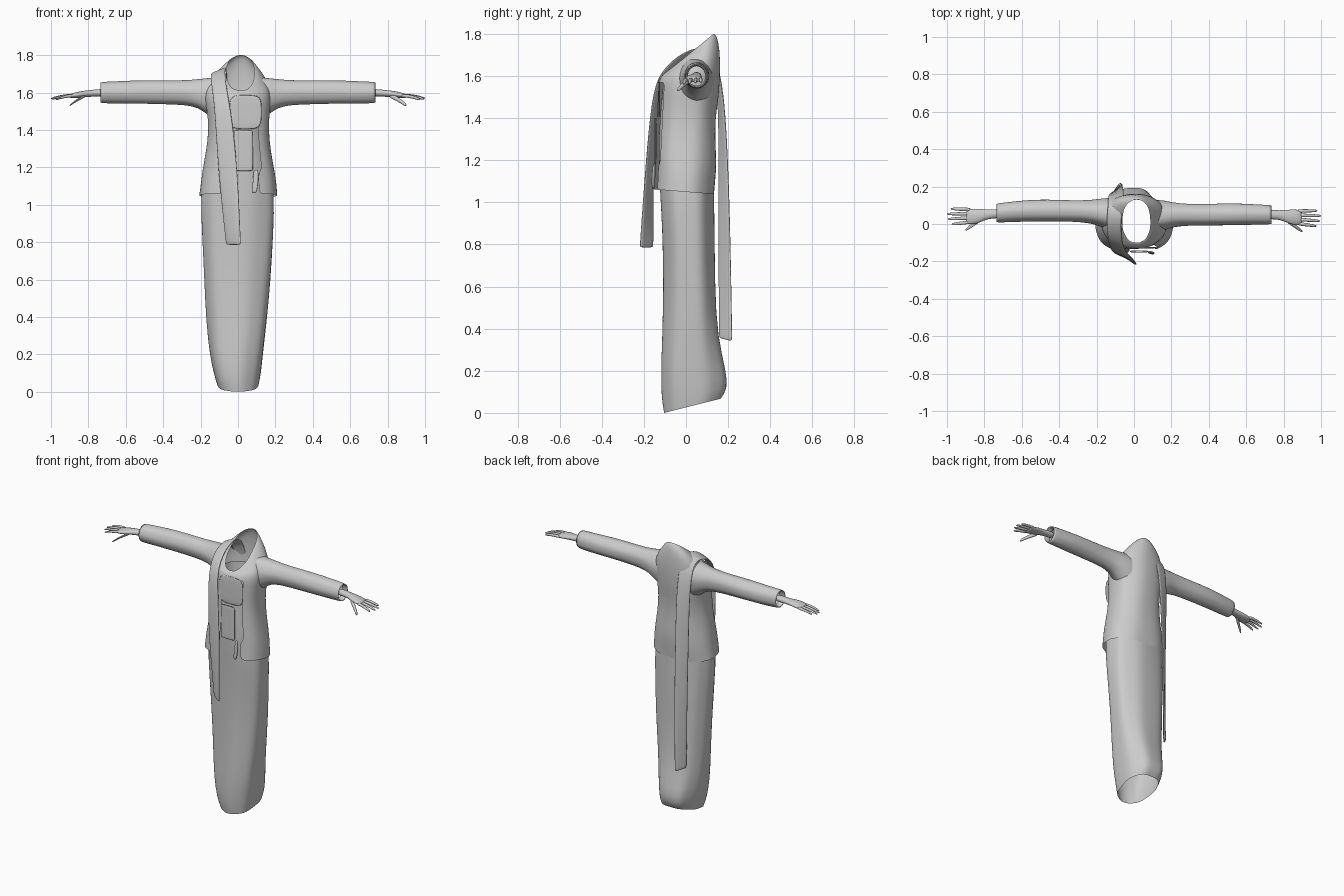
import bpy, bmesh
from math import sin, cos, pi
from mathutils import Vector

if "Cube" in bpy.data.objects:
    bpy.data.objects.remove(bpy.data.objects["Cube"])

cloth = bpy.data.materials.new("light grey")
cloth.use_nodes = True
GREY = (0.6, 0.6, 0.6, 1)
cloth.diffuse_color = GREY
cloth.node_tree.nodes["Principled BSDF"].inputs["Base Color"].default_value = GREY


def finish(name, bm, smooth=1, thick=0):
    mesh = bpy.data.meshes.new(name)
    bmesh.ops.recalc_face_normals(bm, faces=bm.faces)
    bm.to_mesh(mesh)
    bm.free()
    obj = bpy.data.objects.new(name, mesh)
    bpy.context.collection.objects.link(obj)
    mesh.materials.append(cloth)
    if thick:
        solid = obj.modifiers.new("Thickness", "SOLIDIFY")
        solid.thickness, solid.offset = thick, 0
    if smooth:
        sub = obj.modifiers.new("Smooth", "SUBSURF")
        sub.levels = sub.render_levels = smooth
    for p in mesh.polygons:
        p.use_smooth = True
    return obj


def loft(rings, n=24, power=1, fold=0, cap=False):
    """Bridge rings given as (centre, axis_u, axis_v); fold adds soft pleats."""
    bm = bmesh.new()
    rows = []
    for j, (c, u, v) in enumerate(rings):
        row = []
        for i in range(n):
            a = 2 * pi * i / n
            ca, sa = cos(a), sin(a)
            s = abs(ca) ** power * (1 if ca > 0 else -1)
            t = abs(sa) ** power * (1 if sa > 0 else -1)
            k = 1 + fold * sin(5 * a + j * 0.7) * cos(2 * a - j)
            row.append(bm.verts.new(Vector(c) + Vector(u) * s * k + Vector(v) * t * k))
        rows.append(row)
    for a, b in zip(rows, rows[1:]):
        for i in range(n):
            bm.faces.new((a[i], a[(i + 1) % n], b[(i + 1) % n], b[i]))
    if cap:
        bm.faces.new(rows[0])
        bm.faces.new(rows[-1])
    return bm


def body_rings(table):
    """Rows: height, left edge x, right edge x, front y, back y, slope to the back."""
    out = []
    for z, x0, x1, y0, y1, slope in table:
        ry = (y1 - y0) / 2
        out.append((((x0 + x1) / 2, (y0 + y1) / 2, z),
                    ((x1 - x0) / 2, 0, 0), (0, ry, ry * slope)))
    return out


def strip(name, rows, thick=0.012):
    """Cloth band through pairs of edge points."""
    bm = bmesh.new()
    pairs = [[bm.verts.new(p) for p in (a, (Vector(a) + Vector(b)) / 2, b)] for a, b in rows]
    for p, q in zip(pairs, pairs[1:]):
        for i in range(2):
            bm.faces.new((p[i], p[i + 1], q[i + 1], q[i]))
    return finish(name, bm, 2, thick)


# Long dress, continuing inside the jacket
dress = [
    (.035, -.11, .11, -.10, .17, .25),
    (.09, -.13, .12, -.115, .20, .15),
    (.2, -.15, .135, -.12, .19, 0),
    (.36, -.165, .155, -.11, .15, 0),
    (.6, -.18, .175, -.105, .14, 0),
    (.85, -.192, .19, -.112, .135, 0),
    (1.06, -.198, .2, -.125, .13, 0),
    (1.25, -.17, .17, -.13, .13, 0),
    (1.4, -.145, .145, -.125, .13, 0),
    (1.55, -.15, .15, -.115, .14, .1),
]
finish("long_dress", loft(body_rings(dress), 40, .85, .035))

# Jacket with a slanted collar, open along the front
jacket = [
    (1.05, -.207, .21, -.155, .135, -.08),
    (1.11, -.2, .205, -.152, .14, 0),
    (1.18, -.19, .197, -.15, .145, 0),
    (1.28, -.17, .178, -.145, .14, 0),
    (1.4, -.155, .163, -.14, .14, 0),
    (1.5, -.165, .17, -.135, .155, 0),
    (1.58, -.18, .18, -.13, .16, .08),
    (1.64, -.165, .17, -.12, .163, .3),
    (1.68, -.12, .13, -.115, .155, .6),
    (1.705, -.07, .1, -.105, .14, .75),
    (1.705, -.062, .088, -.1, .13, .82),
]
bm = loft(body_rings(jacket), 48, .88, .015)
gap = [f for f in bm.faces if f.calc_center_median().y < 0
       and -.03 < f.calc_center_median().x < .115 and f.calc_center_median().z < 1.54]
bmesh.ops.delete(bm, geom=gap, context="FACES")
finish("jacket", bm)

# Waist panel, shirt front and hanging belt end
strip("shirt_front", [((-.05, -.13, z), (.13, -.126, z)) for z in (1.59, 1.5, 1.4)], .008)
strip("waist_panel", [((-.025, -.147, z), (.082, -.147, z)) for z in (1.4, 1.39, 1.19, 1.18)])
strip("belt_end", [((.082, -.145, 1.19), (.11, -.155, 1.19)),
                   ((.08, -.15, 1.12), (.11, -.16, 1.12)),
                   ((.07, -.15, 1.06), (.1, -.16, 1.06))])

# Long scarf over the right shoulder
strip("scarf", [
    ((-.065, -.155, .785), (.017, -.22, .785)),
    ((-.067, -.155, .8), (.016, -.219, .8)),
    ((-.11, -.155, 1.2), (0, -.19, 1.2)),
    ((-.125, -.135, 1.5), (-.035, -.16, 1.5)),
    ((-.14, -.09, 1.62), (-.06, -.125, 1.62)),
    ((-.15, 0, 1.69), (-.07, -.01, 1.72)),
    ((-.14, .1, 1.71), (-.06, .11, 1.75)),
    ((-.14, .155, 1.6), (-.05, .175, 1.6)),
    ((-.13, .155, 1.2), (-.06, .2, 1.2)),
    ((-.12, .155, .8), (-.06, .212, .8)),
    ((-.115, .155, .37), (-.07, .22, .355)),
    ((-.114, .157, .355), (-.072, .22, .34)),
], .014)

# Sleeve rows: distance out, y, z, half depth, half height
sleeve = [
    (.12, .045, 1.57, .085, .115),
    (.165, .045, 1.58, .08, .098),
    (.21, .05, 1.595, .066, .077),
    (.28, .05, 1.6, .058, .066),
    (.4, .05, 1.602, .057, .064),
    (.52, .052, 1.603, .06, .063),
    (.64, .052, 1.6, .055, .06),
    (.738, .05, 1.6, .052, .058),
    (.738, .05, 1.6, .046, .05),
    (.7, .05, 1.6, .042, .046),
]
palm = [
    (.69, .05, 1.6, .026, .022),
    (.76, .05, 1.598, .024, .019),
    (.8, .045, 1.594, .029, .018),
    (.84, .037, 1.59, .042, .018),
    (.885, .035, 1.583, .042, .014),
    (.9, .035, 1.58, .036, .009),
]


def limb(name, side, rows, n, bulge=0, **kw):
    rings = [((side * x, y + bulge * sin(pi * min(x, .75) / .85), z), (0, ry, 0), (0, 0, rz))
             for x, y, z, ry, rz in rows]
    return finish(name, loft(rings, n, **kw))


def finger(name, side, base, tip, r):
    a, b = Vector(base), Vector(tip)
    rings = []
    for t, k in ((0, 1), (.35, 1), (.7, .85), (.95, .65), (1, .25)):
        c = a.lerp(b, t)
        c.z += .006 * sin(pi * t)
        rings.append(((side * c.x, c.y, c.z), (0, r * k, 0), (r * k * .4, 0, r * k * .9)))
    return finish(name, loft(rings, 8, cap=True))


for side, word in ((1, "left"), (-1, "right")):
    limb(word + "_sleeve", side, sleeve, 24, .022 if side < 0 else 0, fold=.03)
    limb(word + "_palm", side, palm, 16, .012 if side < 0 else 0, cap=True)
    lift = .008 if side < 0 else 0
    for i, reach in enumerate((.975, .995, 1.0, .98)):
        y = .003 + .022 * i + lift
        finger(f"{word}_finger_{i + 1}", side, (.87, y, 1.584),
               (reach, y * 1.25 - .015, 1.562 + .003 * i), .0105)
    finger(word + "_thumb", side, (.81, .025 + lift, 1.585), (.9, -.04 + lift, 1.53), .013)
